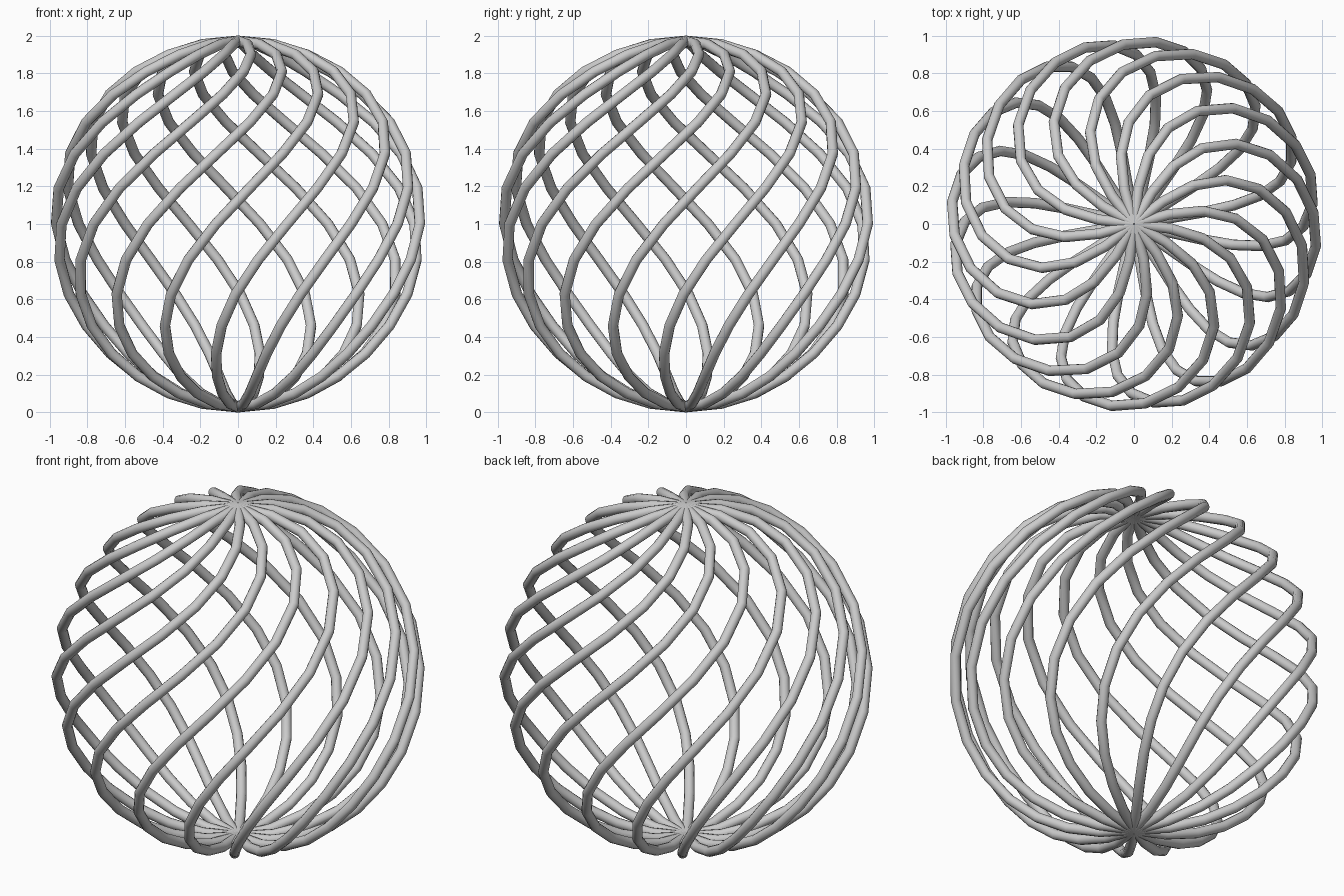
import bpy
import math

if "Cube" in bpy.data.objects:
    bpy.data.objects.remove(bpy.data.objects["Cube"])

STRANDS = 16                  # tubes around the ball
STEPS = 16                    # straight pieces per tube
TUBE = 0.028                  # tube radius
R = 1.0 - TUBE                # radius of the ball the tube centres lie on
TWIST = math.radians(100.5)   # total swirl from bottom to top
POWER = 1.8                   # swirl gets faster towards the top


def strand_points(start):
    """Pole-to-pole path on the ball, swirling faster towards the top."""
    pts = []
    for i in range(STEPS + 1):
        a = math.pi * i / STEPS
        z = 1.0 - R * math.cos(a)
        r = R * math.sin(a)
        t = start + TWIST * (z / 2) ** POWER
        pts.append((r * math.cos(t), r * math.sin(t), z))
    return pts


# Swirled cage: one bevelled curve holding all the strands
curve = bpy.data.curves.new("swirl_cage", 'CURVE')
curve.dimensions = '3D'
curve.bevel_depth = TUBE
curve.bevel_resolution = 4
curve.use_fill_caps = True

for k in range(STRANDS):
    pts = strand_points(2 * math.pi * k / STRANDS + math.radians(9.2))
    spline = curve.splines.new('POLY')
    spline.points.add(len(pts) - 1)
    for p, co in zip(spline.points, pts):
        p.co = (*co, 1.0)
    spline.use_smooth = True

cage = bpy.data.objects.new("swirl_cage", curve)
bpy.context.collection.objects.link(cage)

# Turn the tubes into a smooth mesh with sharp end caps
bpy.context.view_layer.objects.active = cage
cage.select_set(True)
bpy.ops.object.convert(target='MESH')
bpy.ops.object.shade_smooth_by_angle(angle=math.radians(40))
